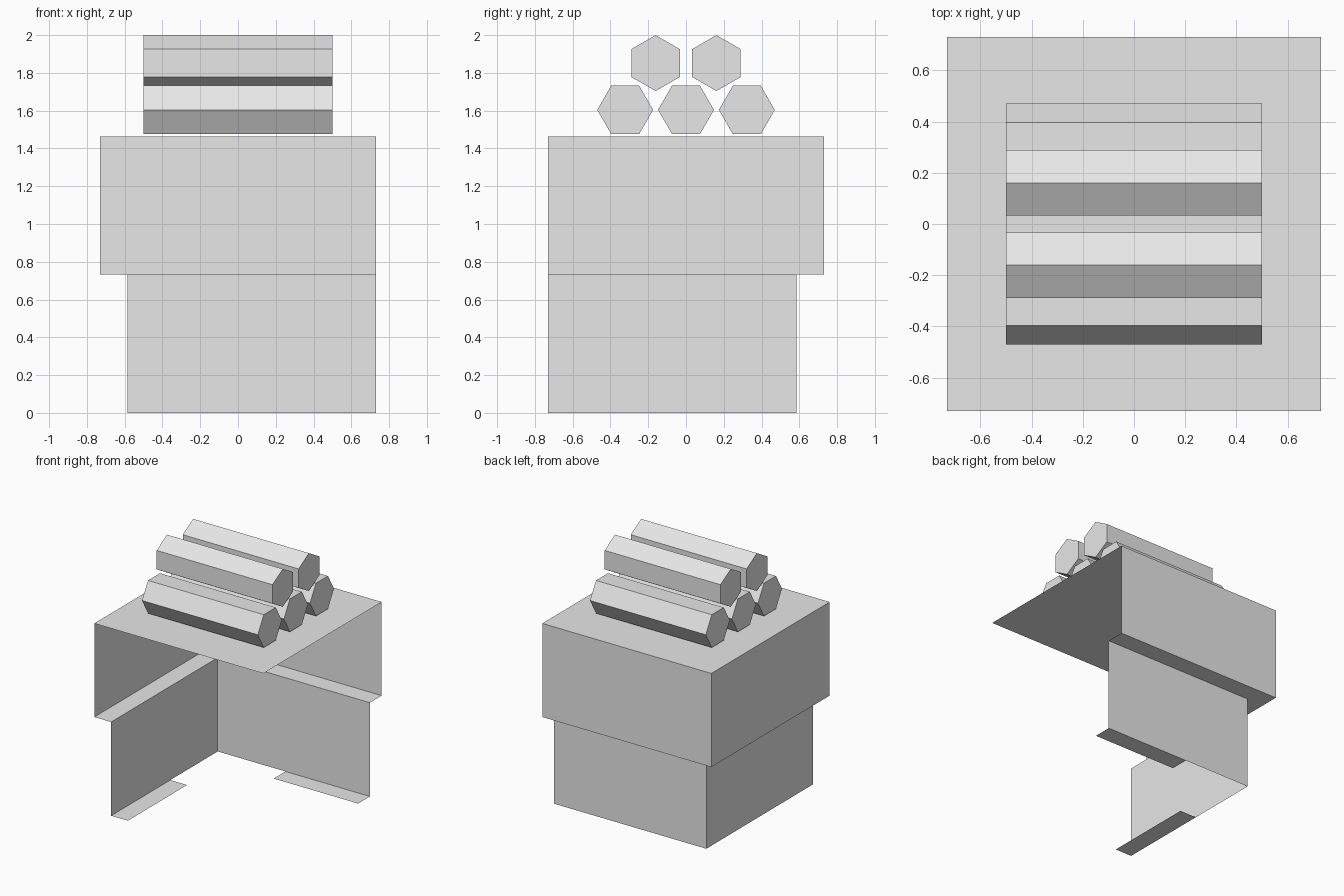
import bpy, bmesh
from math import cos, sin, pi, radians

if "Cube" in bpy.data.objects:
    bpy.data.objects.remove(bpy.data.objects["Cube"])

grey = bpy.data.materials.new("light_grey")
grey.use_nodes = True
grey.diffuse_color = (0.8, 0.8, 0.8, 1)
grey.node_tree.nodes["Principled BSDF"].inputs["Base Color"].default_value = (0.8, 0.8, 0.8, 1)

HALF = 0.73          # half width of the top
INNER = 0.585        # offset of the lower walls
LIP = 0.44           # inner edge of the foot strips
TOP, MID = 1.463, 0.732


def finish(name, bm):
    mesh = bpy.data.meshes.new(name)
    bm.to_mesh(mesh)
    bm.free()
    mesh.materials.append(grey)
    obj = bpy.data.objects.new(name, mesh)
    bpy.context.collection.objects.link(obj)
    return obj


def sheet(name, corners):
    bm = bmesh.new()
    bm.faces.new([bm.verts.new(c) for c in corners])
    return finish(name, bm)


# Stepped corner walls: a profile swept along the right and back sides
def corner_walls():
    bm = bmesh.new()
    rows = []
    for d, z in ((HALF, TOP), (HALF, MID), (INNER, MID), (INNER, 0)):
        path = ((-d, -HALF), (-d, d), (HALF, d))
        rows.append([bm.verts.new((x, y, z)) for x, y in path])
    for upper, lower in zip(rows, rows[1:]):
        for i in range(2):
            bm.faces.new((upper[i], upper[i + 1], lower[i + 1], lower[i]))
    finish("stepped_walls", bm)


# Hexagonal log lying along x
def log(name, y, z, turn):
    bm = bmesh.new()
    radius, half_length = 0.148, 0.5
    ends = []
    for x in (-half_length, half_length):
        ends.append([bm.verts.new((x, y + radius * cos(turn + k * pi / 3),
                                   z + radius * sin(turn + k * pi / 3)))
                     for k in range(6)])
    near, far = ends
    for k in range(6):
        n = (k + 1) % 6
        bm.faces.new((near[k], far[k], far[n], near[n]))
    bm.faces.new(near[::-1])
    bm.faces.new(far)
    bmesh.ops.recalc_face_normals(bm, faces=bm.faces[:])
    finish(name, bm)


corner_walls()

# Top plate
sheet("top_plate", [(-HALF, -HALF, TOP), (HALF, -HALF, TOP),
                    (HALF, HALF, TOP), (-HALF, HALF, TOP)])

# Foot strips along the outer half of each lower wall
sheet("right_foot_strip", [(-INNER, -HALF, 0), (-INNER, 0, 0),
                           (-LIP, 0, 0), (-LIP, -HALF, 0)])
sheet("back_foot_strip", [(0, INNER, 0), (HALF, INNER, 0),
                          (HALF, LIP, 0), (0, LIP, 0)])

# Stacked logs: three below, two above
for i in range(3):
    log(f"lower_log_{i + 1}", (i - 1) * 0.322, 1.604, 0)
for i in range(2):
    log(f"upper_log_{i + 1}", (i - 0.5) * 0.322, 1.852, radians(30))
